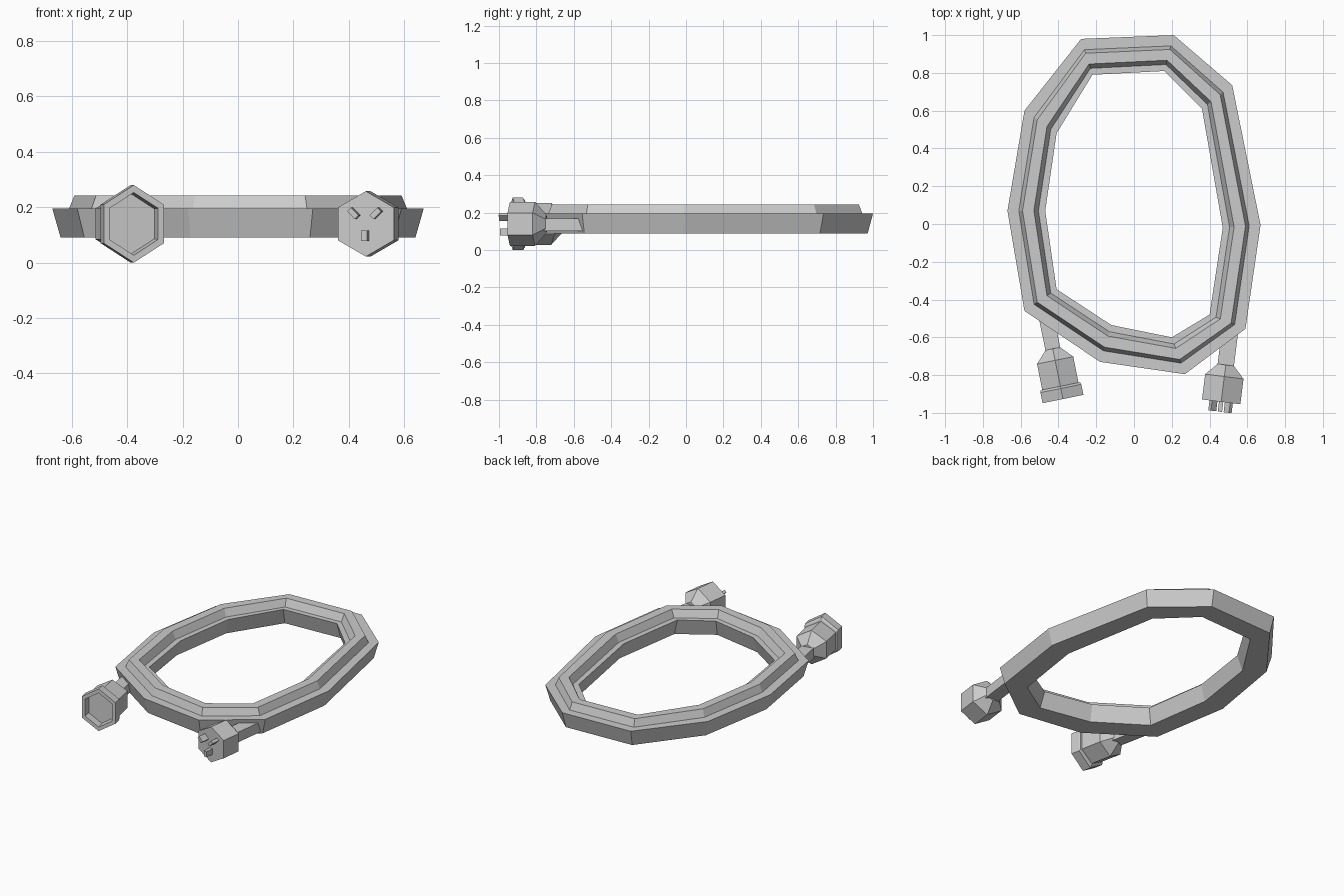
import bpy, bmesh
from math import sin, cos, pi, radians
from mathutils import Matrix, Vector

if "Cube" in bpy.data.objects:
    bpy.data.objects.remove(bpy.data.objects["Cube"])


def make_object(name, bm, matrix=None):
    bmesh.ops.recalc_face_normals(bm, faces=bm.faces)
    mesh = bpy.data.meshes.new(name)
    bm.to_mesh(mesh)
    bm.free()
    ob = bpy.data.objects.new(name, mesh)
    bpy.context.collection.objects.link(ob)
    if matrix is not None:
        ob.matrix_world = matrix
    return ob


def bridge(bm, a, b):
    n = len(a)
    for i in range(n):
        j = (i + 1) % n
        bm.faces.new((a[i], a[j], b[j], b[i]))


def hex_loft(name, profile, matrix):
    """Hexagonal rings (distance along -y, radius, width factor), capped."""
    bm = bmesh.new()
    rings = []
    for d, r, w in profile:
        angles = [pi / 2 + i * pi / 3 for i in range(6)]
        rings.append([bm.verts.new((r * w * cos(a), -d, r * sin(a))) for a in angles])
    for a, b in zip(rings, rings[1:]):
        bridge(bm, a, b)
    bm.faces.new(rings[0])
    bm.faces.new(rings[-1])
    return make_object(name, bm, matrix)


def box(name, center, size, matrix, roll=0):
    bm = bmesh.new()
    bmesh.ops.create_cube(bm, size=1)
    bm.transform(Matrix.Translation(center) @ Matrix.Rotation(roll, 4, 'Y')
                 @ Matrix.Diagonal((*size, 1)))
    return make_object(name, bm, matrix)


# Coiled cord: ten-sided loop with a ridge of cord on top
outer = [(-.28, .98), (.21, 1.0), (.52, .735), (.67, -.005), (.59, -.555),
         (.27, -.795), (-.18, -.73), (-.58, -.46), (-.67, .07), (-.58, .60)]
inner = [(-.22, .79), (.16, .81), (.36, .61), (.47, -.02), (.40, -.48),
         (.20, -.60), (-.12, -.535), (-.41, -.345), (-.47, .07), (-.41, .48)]
section = [(0, .195), (.3, .195), (.4, .243), (.7, .243), (.82, .195),
           (1, .195), (.85, .09), (.15, .09)]
bm = bmesh.new()
loops = []
for o, i in zip(outer, inner):
    loops.append([bm.verts.new((*Vector(o).lerp(Vector(i), f), z)) for f, z in section])
for k in range(len(loops)):
    bridge(bm, loops[k], loops[(k + 1) % len(loops)])
make_object("cord_coil", bm)

# Socket end with a raised collar and hollow face
socket = Matrix.Translation((-.43, -.66, .14)) @ Matrix.Rotation(.2, 4, 'Z')
hex_loft("socket_end", [(0, .045, 1), (.063, .113, 1), (.203, .113, 1), (.205, .123, 1),
                        (.215, .14, .91), (.272, .14, .91), (.272, .113, .91),
                        (.225, .108, .91)], socket)
box("socket_cord", (0, .09, -.005), (.08, .22, .067), socket)

# Plug end with three prongs
plug = Matrix.Translation((.486, -.746, .14)) @ Matrix.Rotation(-.125, 4, 'Z')
hex_loft("plug_end", [(0, .05, 1), (.062, .118, 1), (.197, .118, 1)], plug)
box("plug_cord", (0, .11, -.005), (.087, .26, .067), plug)
for side, label in ((-1, "left"), (1, "right")):
    box(label + "_prong", (side * .041, -.215, .038), (.04, .07, .02), plug,
        radians(-45 * side))
box("ground_prong", (0, -.215, -.043), (.023, .07, .038), plug)
